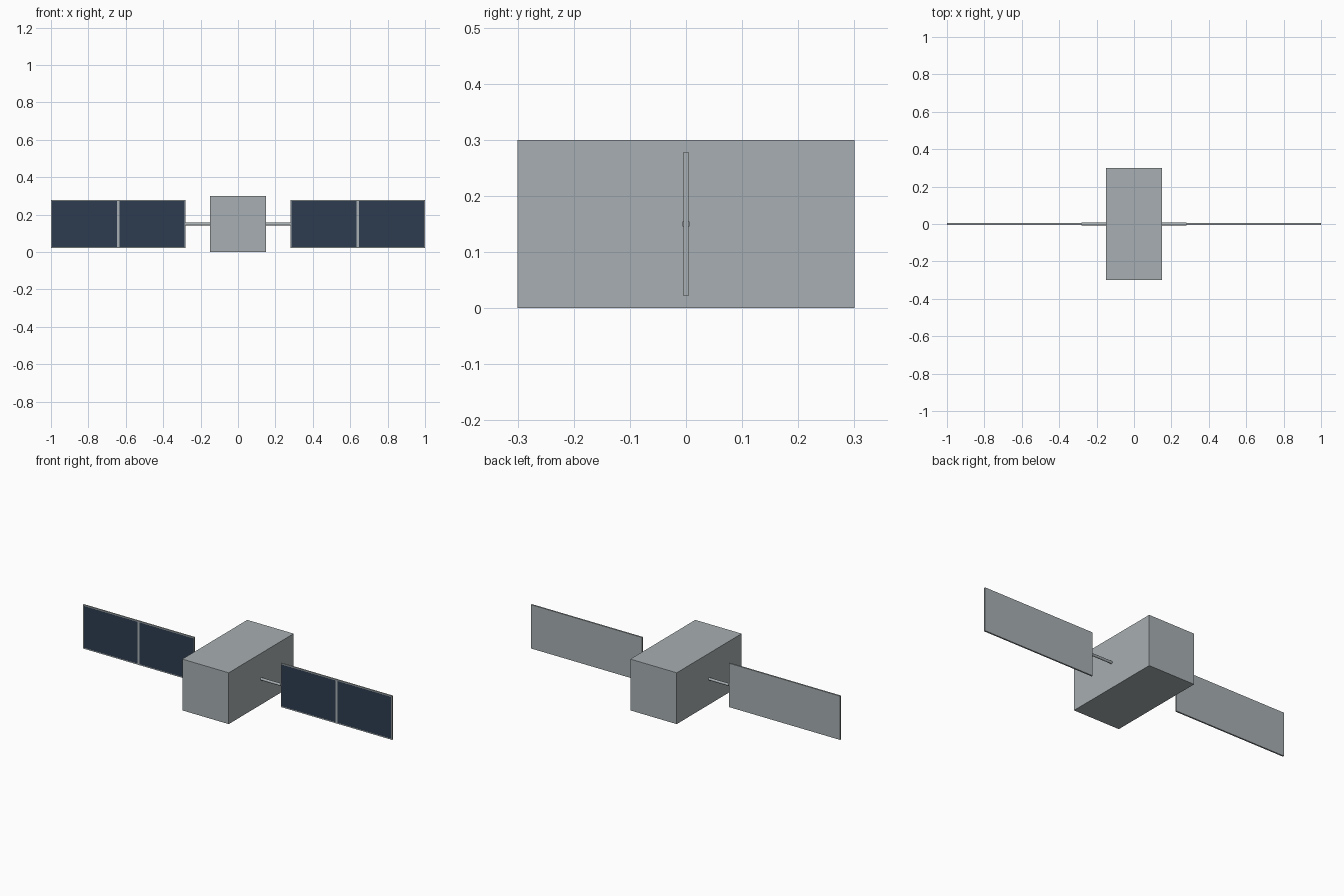
import bpy, bmesh
from math import pi
from mathutils import Matrix, Vector

cube = bpy.data.objects.get("Cube")
if cube:
    bpy.data.objects.remove(cube, do_unlink=True)


def material(name, color):
    m = bpy.data.materials.new(name)
    m.use_nodes = True
    m.diffuse_color = color
    m.node_tree.nodes["Principled BSDF"].inputs["Base Color"].default_value = color
    return m


grey = material("satin_grey", (0.39, 0.43, 0.445, 1))
navy = material("solar_navy", (0.027, 0.044, 0.08, 1))

MID_Z = 0.15


def finish(name, bm, *mats):
    mesh = bpy.data.meshes.new(name)
    bm.to_mesh(mesh)
    bm.free()
    for m in mats:
        mesh.materials.append(m)
    obj = bpy.data.objects.new(name, mesh)
    bpy.context.collection.objects.link(obj)
    return obj


def box(center, size):
    bm = bmesh.new()
    bmesh.ops.create_cube(bm, size=1, matrix=Matrix.Translation(center) @ Matrix.Diagonal((*size, 1)))
    return bm


# Main body
finish("body", box((0, 0, MID_Z), (0.3, 0.6, 0.3)), grey)

INNER, OUTER, HALF_H, RIM, BAR = 0.28, 1.0, 0.128, 0.006, 0.007
MIDDLE = (INNER + OUTER) / 2

for side, s in (("left", 1), ("right", -1)):
    # Support rod
    bm = bmesh.new()
    place = Matrix.Translation((s * 0.21, 0, MID_Z)) @ Matrix.Rotation(pi / 2, 4, "Y")
    bmesh.ops.create_cone(bm, cap_ends=True, segments=16, radius1=0.0075, radius2=0.0075, depth=0.14, matrix=place)
    rod = finish(side + "_rod", bm, grey)
    for p in rod.data.polygons:
        p.use_smooth = len(p.vertices) == 4

    # Solar panel: cut the rim and centre bar, then colour the front cells
    bm = box((s * MIDDLE, 0, MID_Z), (OUTER - INNER, 0.009, HALF_H * 2))
    cuts = [((s * x, 0, 0), (1, 0, 0)) for x in (INNER + RIM, MIDDLE - BAR, MIDDLE + BAR, OUTER - RIM)]
    cuts += [((0, 0, MID_Z + d * (HALF_H - RIM)), (0, 0, 1)) for d in (-1, 1)]
    for co, no in cuts:
        bmesh.ops.bisect_plane(bm, geom=bm.verts[:] + bm.edges[:] + bm.faces[:],
                               plane_co=Vector(co), plane_no=Vector(no))
    bm.normal_update()
    for f in bm.faces:
        c = f.calc_center_median()
        x = abs(c.x)
        in_cell = BAR < abs(x - MIDDLE) < (OUTER - INNER) / 2 - RIM
        if f.normal.y < -0.9 and in_cell and abs(c.z - MID_Z) < HALF_H - RIM:
            f.material_index = 1
    finish(side + "_solar_panel", bm, grey, navy)
